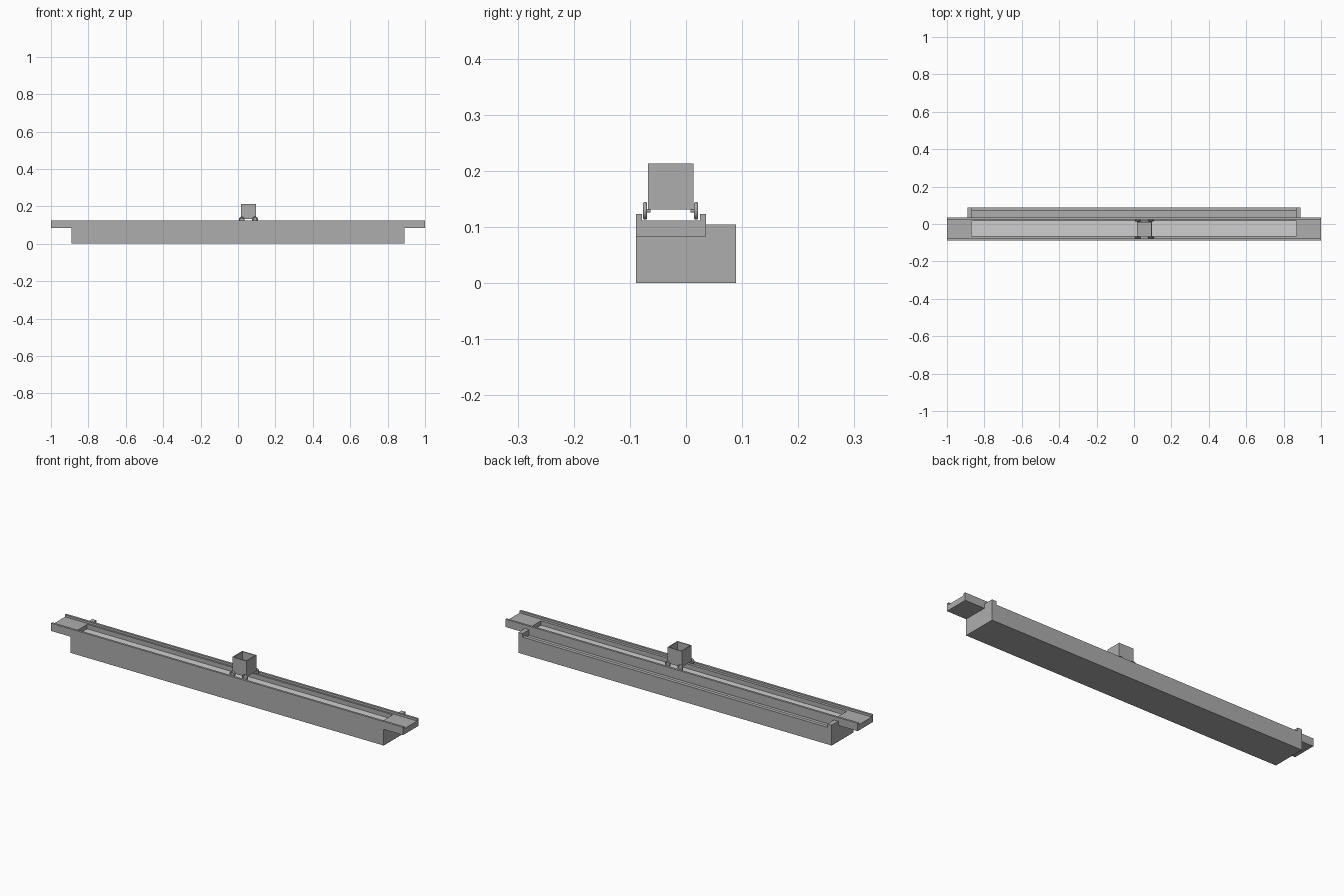
import bpy, math
from mathutils import Matrix

if "Cube" in bpy.data.objects:
    bpy.data.objects.remove(bpy.data.objects["Cube"])


def material(name, v):
    m = bpy.data.materials.new(name)
    m.diffuse_color = (v, v, v, 1)
    m.use_nodes = True
    m.node_tree.nodes["Principled BSDF"].inputs["Base Color"].default_value = m.diffuse_color
    return m


GREY = material("mid grey", 0.42)
LIGHT = material("light grey", 0.62)


def mesh_object(name, verts, faces, mat):
    me = bpy.data.meshes.new(name)
    me.from_pydata(verts, [], faces)
    me.materials.append(mat)
    ob = bpy.data.objects.new(name, me)
    bpy.context.collection.objects.link(ob)
    return ob


def box(name, x, y, z, mat=GREY):
    v = [(a, b, c) for a in x for b in y for c in z]
    f = [(0, 1, 3, 2), (4, 6, 7, 5), (0, 4, 5, 1), (2, 3, 7, 6), (0, 2, 6, 4), (1, 5, 7, 3)]
    return mesh_object(name, v, f, mat)


def extrude_x(name, profile, x0, x1, mat=GREY):
    # profile: (y, z) points counter-clockwise seen from +x
    n = len(profile)
    v = [(x0, *p) for p in profile] + [(x1, *p) for p in profile]
    f = [(i, i + n, (i + 1) % n + n, (i + 1) % n) for i in range(n)]
    f = [tuple(reversed(q)) for q in f]
    f += [tuple(reversed(range(n))), tuple(range(n, 2 * n))]
    return mesh_object(name, v, f, mat)


F, B = -0.089, 0.089          # front and back faces
TB = 0.036                    # back of the track
TOP, LEDGE, UNDER = 0.123, 0.112, 0.083

# base with the low back wall and side groove
extrude_x("base", [(F, 0), (B, 0), (B, 0.087), (0.07, 0.087), (0.07, 0.076),
                   (TB, 0.076), (TB, UNDER), (F, UNDER)], -0.89, 0.89)

# raised end stops of the side groove
for s, side in ((-1, "left"), (1, "right")):
    box("groove_stop_" + side, sorted((s * 0.89, s * 0.866)), (TB, B), (0.076, 0.105))

# stepped track rails, each with a lip and a wheel ledge
extrude_x("front_rail", [(F, UNDER), (-0.064, UNDER), (-0.064, LEDGE),
                         (-0.078, LEDGE), (-0.078, TOP), (F, TOP)], -1, 1)
extrude_x("back_rail", [(0.016, UNDER), (TB, UNDER), (TB, TOP), (0.025, TOP),
                        (0.025, LEDGE), (0.016, LEDGE)], -1, 1)

# end plates closing the trough
for s, side in ((-1, "left"), (1, "right")):
    box("end_plate_" + side, sorted((s * 1.0, s * 0.868)), (-0.064, 0.016), (UNDER, LEDGE))

# pale trough floor
box("trough_floor", (-0.868, 0.868), (-0.064, 0.016), (UNDER, 0.089), LIGHT)

# open-topped cart
X0, X1, Y0, Y1, Z0, Z1, T = 0.015, 0.096, -0.068, 0.013, 0.131, 0.213, 0.005
outer = [(X0, Y0), (X1, Y0), (X1, Y1), (X0, Y1)]
inner = [(X0 + T, Y0 + T), (X1 - T, Y0 + T), (X1 - T, Y1 - T), (X0 + T, Y1 - T)]
verts = ([(*p, Z0) for p in outer] + [(*p, Z1) for p in outer]
         + [(*p, Z1) for p in inner] + [(*p, Z0 + T) for p in inner])
faces = [(3, 2, 1, 0), (12, 13, 14, 15)]
for r in (0, 4, 8):
    for i in range(4):
        j = (i + 1) % 4
        faces.append((r + i, r + j, r + j + 4, r + i + 4))
mesh_object("cart_box", verts, faces, GREY)

# wheels: rounded tyre and hub, with stub axles into the cart
for x in (0.020, 0.091):
    for y, d in ((-0.073, 1), (0.018, -1)):
        bpy.ops.mesh.primitive_torus_add(
            major_segments=24, minor_segments=10, major_radius=0.0122,
            minor_radius=0.0038, location=(x, y, 0.129), rotation=(math.pi / 2, 0, 0))
        tyre = bpy.context.object
        tyre.name = "wheel_tyre"
        tyre.data.materials.append(GREY)
        bpy.ops.object.shade_smooth()
        for name, r, depth, off in (("wheel_hub", 0.0105, 0.003, 0), ("axle_stub", 0.003, 0.012, 0.004)):
            bpy.ops.mesh.primitive_cylinder_add(
                vertices=20, radius=r, depth=depth,
                location=(x, y + d * off, 0.129), rotation=(math.pi / 2, 0, 0))
            ob = bpy.context.object
            ob.name = name
            ob.data.materials.append(GREY)
            bpy.ops.object.shade_smooth_by_angle()
